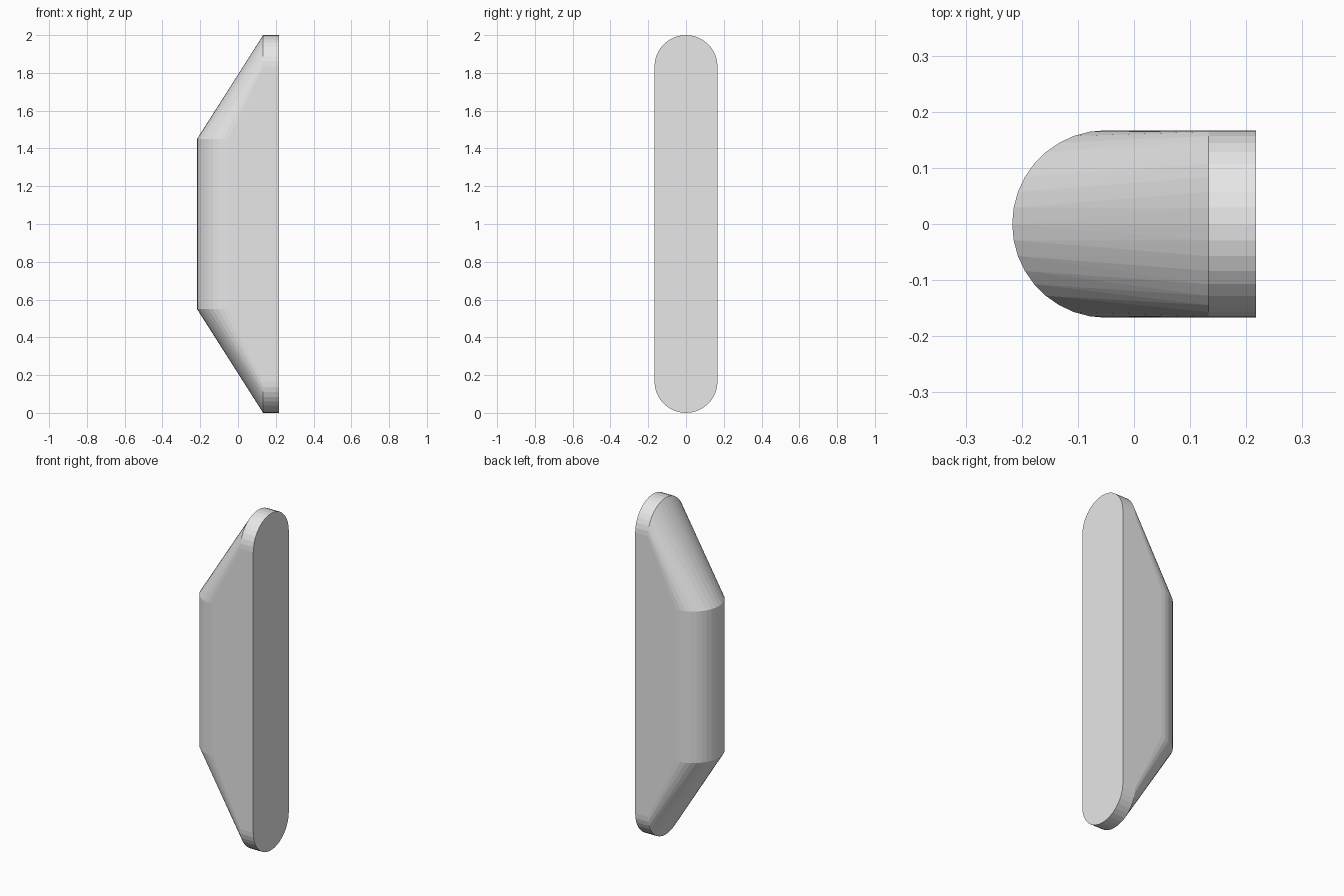
import bpy, bmesh
from math import sin, cos, pi

# Remove the default object
cube = bpy.data.objects.get("Cube")
if cube:
    bpy.data.objects.remove(cube, do_unlink=True)

# Plain grey material
grey = bpy.data.materials.new("light_grey")
colour = (0.8, 0.8, 0.8, 1)
grey.diffuse_color = colour
grey.use_nodes = True
grey.node_tree.nodes["Principled BSDF"].inputs["Base Color"].default_value = colour

R = 0.167        # radius of every rounded end
BACK = 0.217     # flat mounting face
RIM = 0.133      # front edge of the straight rim
GRIP = -0.05     # centre of the rounded grip
SEGMENTS = 18

bm = bmesh.new()
for side in (1, -1):
    for i in range(SEGMENTS + 1):
        a = -pi / 2 + pi * i / SEGMENTS
        y, r = R * sin(a), R * cos(a)
        # Rounded grip section, then the round end of the rim
        bm.verts.new((GRIP - r, y, 1 + side * 0.45))
        for x in (RIM, BACK):
            bm.verts.new((x, y, 1 + side * (1 - R + r)))

# Skin the sections into one convex body and merge the flat faces
hull = bmesh.ops.convex_hull(bm, input=bm.verts)
loose = {v for v in hull["geom_interior"] + hull["geom_unused"]
         if isinstance(v, bmesh.types.BMVert)}
bmesh.ops.delete(bm, geom=list(loose), context="VERTS")
bmesh.ops.dissolve_limit(bm, angle_limit=0.002, verts=bm.verts, edges=bm.edges)
bmesh.ops.recalc_face_normals(bm, faces=bm.faces)

mesh = bpy.data.meshes.new("handle_body")
bm.to_mesh(mesh)
bm.free()
mesh.materials.append(grey)
handle = bpy.data.objects.new("handle_body", mesh)
bpy.context.collection.objects.link(handle)
